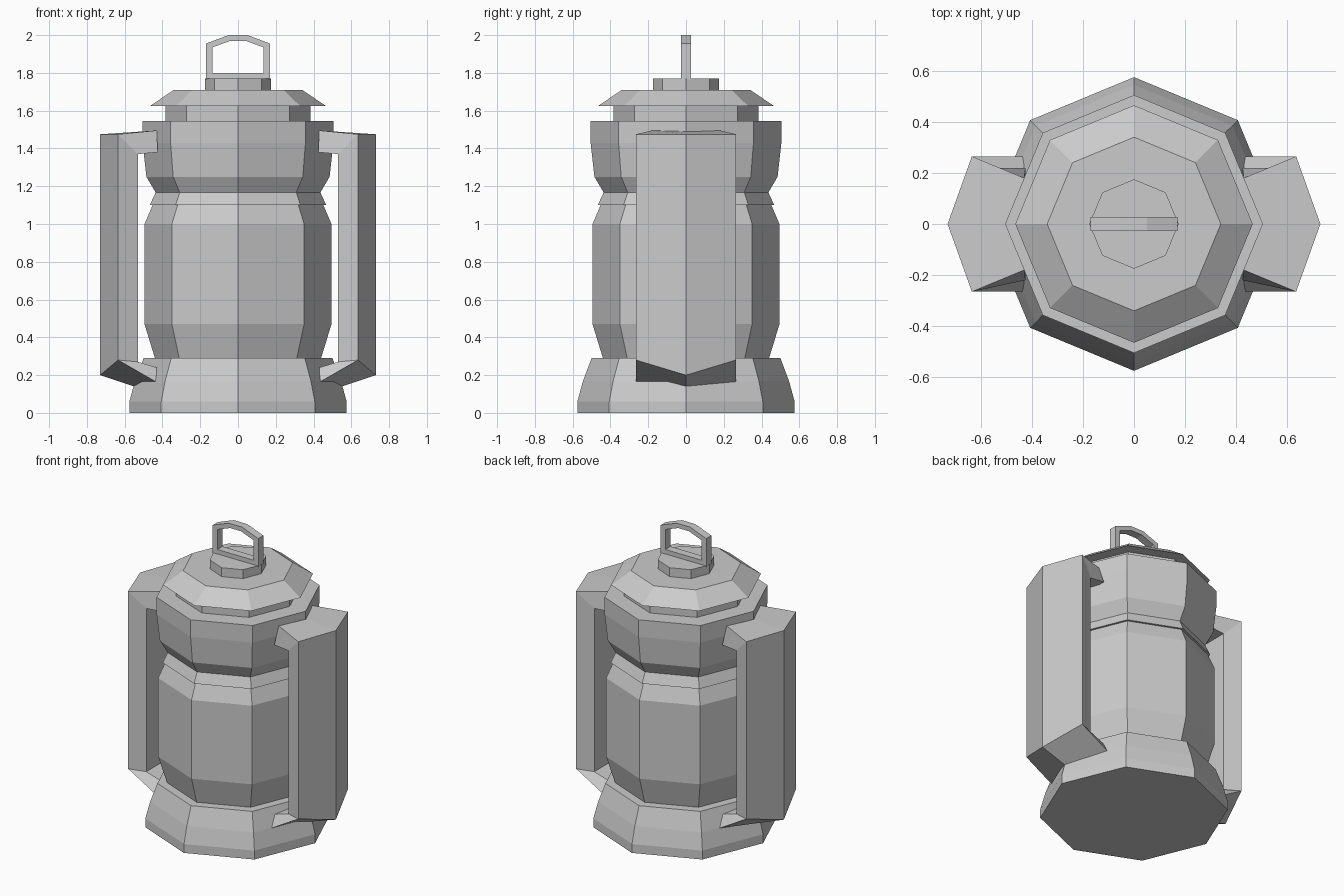
import bpy
import bmesh
from math import cos, sin, pi

cube = bpy.data.objects.get("Cube")
if cube:
    bpy.data.objects.remove(cube)

metal = bpy.data.materials.new("light_grey_metal")
metal.use_nodes = True
GREY = (0.6, 0.6, 0.6, 1)
metal.diffuse_color = GREY
metal.node_tree.nodes["Principled BSDF"].inputs["Base Color"].default_value = GREY


def make_loft(name, rings, closed=False):
    """Skin a row of matching rings; cap the ends unless the row is a loop."""
    bm = bmesh.new()
    rows = [[bm.verts.new(p) for p in ring] for ring in rings]
    pairs = list(zip(rows, rows[1:]))
    if closed:
        pairs.append((rows[-1], rows[0]))
    else:
        bm.faces.new(rows[0])
        bm.faces.new(rows[-1])
    for a, b in pairs:
        for i in range(len(a)):
            j = (i + 1) % len(a)
            bm.faces.new((a[i], a[j], b[j], b[i]))
    bmesh.ops.recalc_face_normals(bm, faces=bm.faces)
    mesh = bpy.data.meshes.new(name)
    bm.to_mesh(mesh)
    bm.free()
    mesh.materials.append(metal)
    obj = bpy.data.objects.new(name, mesh)
    bpy.context.collection.objects.link(obj)
    return obj


def octagon(r, z):
    return [(r * cos(i * pi / 4), r * sin(i * pi / 4), z) for i in range(8)]


# Eight-sided stacked body, as (radius, height) profiles
profiles = {
    "base": [(0.575, 0), (0.575, 0.06), (0.545, 0.17), (0.5, 0.29)],
    "lower_body": [(0.44, 0.28), (0.44, 0.29), (0.495, 0.47), (0.495, 1.0), (0.452, 1.1)],
    "waist_ring": [(0.467, 1.1), (0.435, 1.17)],
    "upper_body": [(0.435, 1.165), (0.485, 1.25), (0.505, 1.43), (0.505, 1.545)],
    "neck": [(0.385, 1.54), (0.385, 1.63)],
    "cap": [(0.465, 1.625), (0.34, 1.71)],
    "knob": [(0.175, 1.705), (0.175, 1.77)],
}
for name, profile in profiles.items():
    make_loft(name, [octagon(r, z) for r, z in profile])

# Carrying loop on top: matching outer and inner outlines
outer = [(0.17, 1.765), (0.17, 1.955), (0.05, 2.0)]
inner = [(0.135, 1.8), (0.135, 1.935), (0.04, 1.97)]


def mirrored(half):
    return half + [(-x, z) for x, z in reversed(half)]


D = 0.027
section = [[(xo, -D, zo), (xo, D, zo), (xi, D, zi), (xi, -D, zi)]
           for (xo, zo), (xi, zi) in zip(mirrored(outer), mirrored(inner))]
make_loft("carrying_loop", section, closed=True)

# Side handles: each station is outer ridge, outer corner, inner corner
stations = [
    ((0.43, 0, 1.495), (0.43, 0.18, 1.495), (0.425, 0.22, 1.38)),
    ((0.73, 0, 1.475), (0.635, 0.265, 1.475), (0.53, 0.22, 1.37)),
    ((0.73, 0, 0.2), (0.635, 0.265, 0.28), (0.53, 0.22, 0.27)),
    ((0.43, 0, 0.1), (0.435, 0.265, 0.165), (0.43, 0.22, 0.24)),
]
for name, side in (("left_handle", 1), ("right_handle", -1)):
    rings = []
    for ridge, corner, inside in stations:
        ring = [ridge, corner, inside]
        ring += [(x, -y, z) for x, y, z in (inside, corner)]
        rings.append([(side * x, y, z) for x, y, z in ring])
    make_loft(name, rings)
